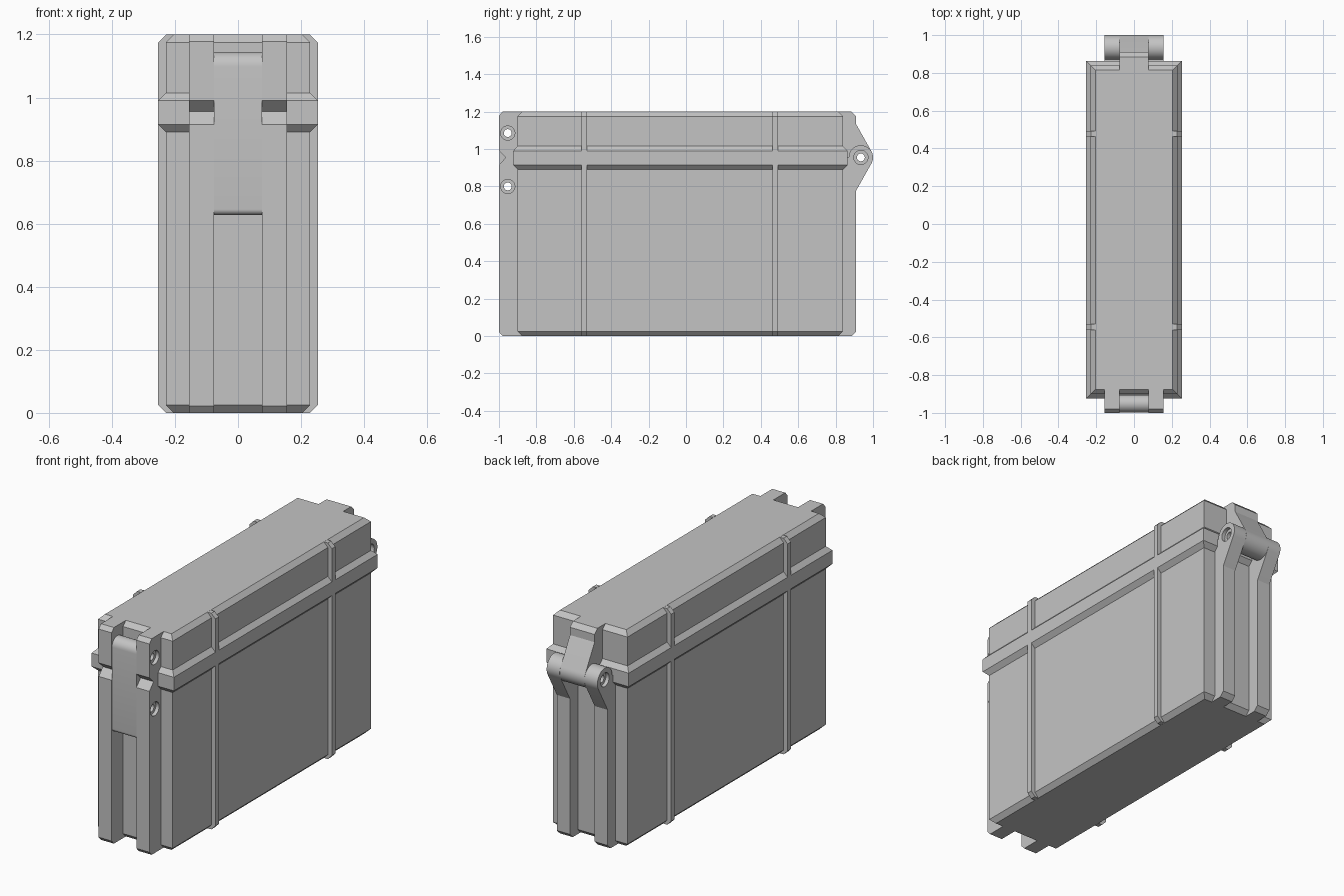
import bpy, bmesh, math
from mathutils import Matrix

if "Cube" in bpy.data.objects:
    bpy.data.objects.remove(bpy.data.objects["Cube"])

grey = bpy.data.materials.new("light_grey")
grey.diffuse_color = (0.55, 0.55, 0.55, 1)
grey.use_nodes = True
grey.node_tree.nodes["Principled BSDF"].inputs["Base Color"].default_value = grey.diffuse_color

HALF_W, Y0, Y1, TOP, SPLIT = 0.229, -0.90, 0.84, 1.20, 0.955
C = 0.025                      # common chamfer size
FRONT_PINS = [(-0.953, 1.085), (-0.953, 0.80)]
HINGE = (0.935, SPLIT)
KNUCKLE_R = 0.065


def finish(name, bm):
    bmesh.ops.recalc_face_normals(bm, faces=bm.faces[:])
    me = bpy.data.meshes.new(name)
    bm.to_mesh(me)
    bm.free()
    me.materials.append(grey)
    ob = bpy.data.objects.new(name, me)
    bpy.context.collection.objects.link(ob)
    return ob


def stack(name, rings):
    """Rectangular rings (outset, z) joined into a closed shell."""
    bm = bmesh.new()
    loops = []
    for o, z in rings:
        x, a, b = HALF_W + o, Y0 - o, Y1 + o
        loops.append([bm.verts.new(p) for p in
                      ((-x, a, z), (x, a, z), (x, b, z), (-x, b, z))])
    for lo, hi in zip(loops, loops[1:]):
        for i in range(4):
            j = (i + 1) % 4
            bm.faces.new((lo[i], lo[j], hi[j], hi[i]))
    bm.faces.new(loops[0])
    bm.faces.new(loops[-1])
    return finish(name, bm)


def slab(name, outline, start, end, axis="x"):
    """Extrude an outline along x (outline is y,z) or along y (outline is x,z)."""
    put = (lambda p, t: (t, p[0], p[1])) if axis == "x" else (lambda p, t: (p[0], t, p[1]))
    bm = bmesh.new()
    a = [bm.verts.new(put(p, start)) for p in outline]
    b = [bm.verts.new(put(p, end)) for p in outline]
    bm.faces.new(a)
    bm.faces.new(b)
    for i in range(len(a)):
        j = (i + 1) % len(a)
        bm.faces.new((a[i], a[j], b[j], b[i]))
    return finish(name, bm)


def arc(cy, cz, r, d0, d1, n):
    return [(cy + r * math.cos(math.radians(d0 + (d1 - d0) * i / n)),
             cz + r * math.sin(math.radians(d0 + (d1 - d0) * i / n))) for i in range(n + 1)]


def drill(ob, pin, r, x0, x1):
    """Cut a round hole along x, then discard the cutter."""
    bm = bmesh.new()
    m = Matrix.Translation(((x0 + x1) / 2, pin[0], pin[1])) @ Matrix.Rotation(math.pi / 2, 4, "Y")
    bmesh.ops.create_cone(bm, cap_ends=True, segments=32, radius1=r, radius2=r,
                          depth=abs(x1 - x0), matrix=m)
    cutter = finish("cutter", bm)
    cutter.hide_render = True
    mod = ob.modifiers.new("hole", "BOOLEAN")
    mod.operation, mod.solver, mod.object = "DIFFERENCE", "EXACT", cutter
    bpy.context.view_layer.objects.active = ob
    bpy.ops.object.modifier_apply(modifier=mod.name)
    bpy.data.objects.remove(cutter)


def smooth(ob):
    bpy.ops.object.select_all(action="DESELECT")
    ob.select_set(True)
    bpy.context.view_layer.objects.active = ob
    bpy.ops.object.shade_smooth_by_angle(angle=math.radians(25))


# Case base and lid, each with half of the raised rim
stack("case_base", [(-C, 0), (0, C), (0, 0.89), (0.024, 0.915), (0.024, SPLIT)])
stack("case_lid", [(0.024, SPLIT), (0.024, 0.99), (0, 1.015), (0, TOP - C), (-C, TOP)])

# Outlines in the y,z plane
front_strap = [(-0.87, 0), (-0.98, 0), (-1, 0.022), (-1, 0.915), (-0.963, SPLIT),
               (-1, 0.99), (-1, TOP - 0.022), (-0.98, TOP), (-0.87, TOP)]
back_strap = ([(0.81, 0), (0.885, 0), (0.91, C), (0.91, 0.778)]
              + arc(*HINGE, KNUCKLE_R, -29.4, 180, 24) + [(0.81, SPLIT)])
lid_arm = ([(0.81, TOP), (0.885, TOP), (0.91, TOP - C), (0.91, 1.132)]
           + arc(*HINGE, KNUCKLE_R, 29.4, -180, 24) + [(0.81, SPLIT)])
latch = (arc(-0.951, 1.098, 0.047, 0, 180, 16)
         + arc(-0.98, 0.646, 0.018, 180, 270, 6) + [(-0.904, 0.628)])

for side, label in ((1, "right"), (-1, "left")):
    # Side ribs
    for y, place in ((-0.545, "front"), (0.477, "rear")):
        rib = [(0.205, 0), (0.228, 0), (0.253, C), (0.253, TOP - C), (0.228, TOP), (0.205, TOP)]
        slab(f"{label}_{place}_rib", [(side * x, z) for x, z in rib], y - 0.015, y + 0.015, "y")
    # Front and back straps with counterbored pin holes
    for name, outline, pins in (("front_strap", front_strap, FRONT_PINS),
                                ("hinge_strap", back_strap, [HINGE])):
        ob = slab(f"{label}_{name}", outline, side * 0.076, side * 0.156)
        for pin in pins:
            drill(ob, pin, 0.021, side * 0.05, side * 0.2)
            drill(ob, pin, 0.038, side * 0.136, side * 0.2)
        smooth(ob)

# Latch between the front straps
ob = slab("latch", latch, -0.0755, 0.0755)
for pin in FRONT_PINS:
    drill(ob, pin, 0.021, -0.1, 0.1)
smooth(ob)

# Hinge arm of the lid between the back straps
ob = slab("lid_hinge_arm", lid_arm, -0.0755, 0.0755)
drill(ob, HINGE, 0.021, -0.1, 0.1)
smooth(ob)
